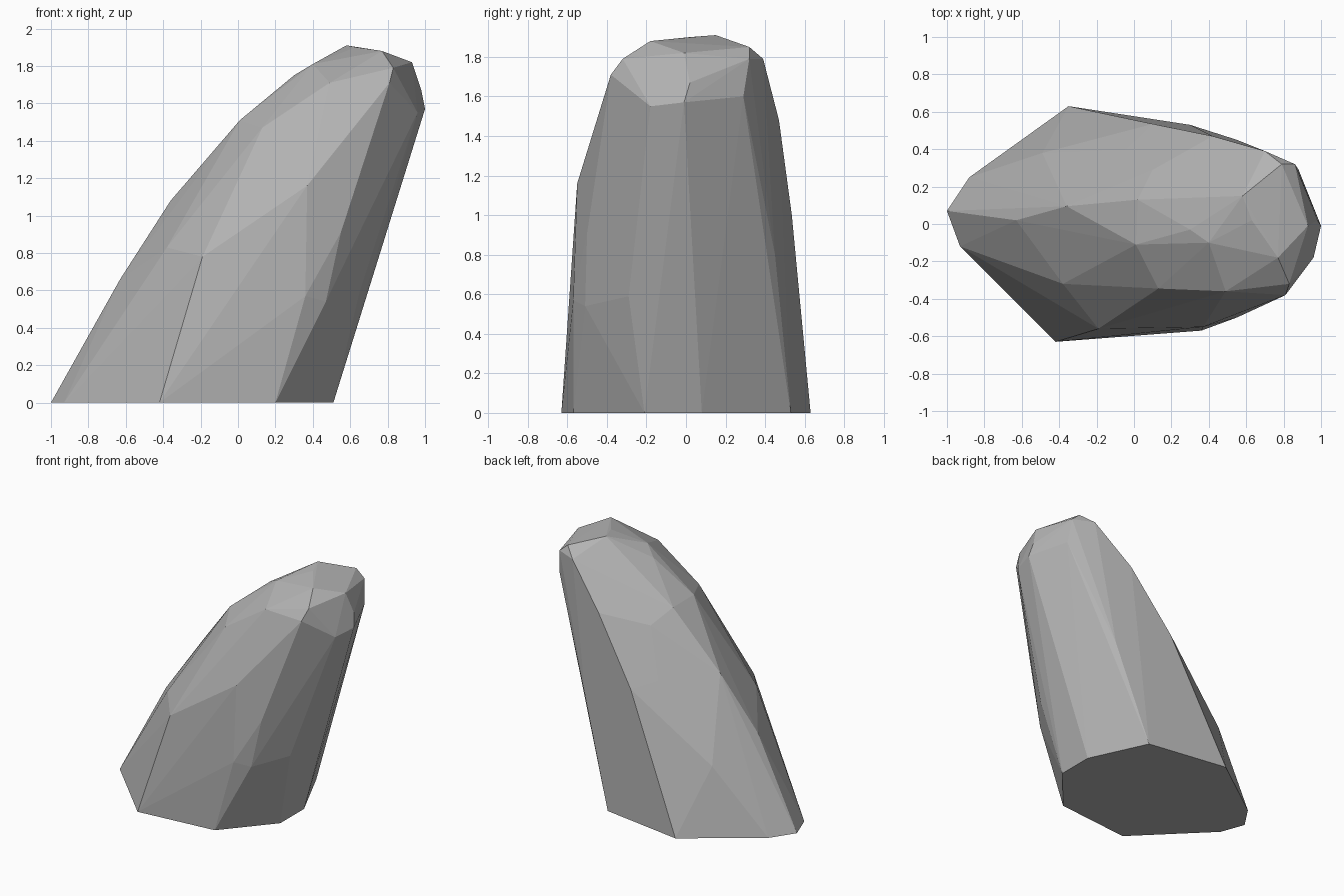
import bpy
import bmesh

default_cube = bpy.data.objects.get("Cube")
if default_cube:
    bpy.data.objects.remove(default_cube, do_unlink=True)

# Single stone colour
stone = bpy.data.materials.new("stone_grey")
stone.use_nodes = True
grey = (0.45, 0.45, 0.45, 1)
stone.diffuse_color = grey
stone.node_tree.nodes["Principled BSDF"].inputs["Base Color"].default_value = grey

# Flat footprint, as x and y
footprint = [(-1, .07), (-.93, -.12), (-.42, -.63), (.2, -.57), (.51, -.21),
             (.51, .08), (.3, .53), (-.35, .63), (-.88, .25)]

# Corners of the leaning body, going round from the low slope
lower_body = [(-.63, .02, .66), (-.38, -.32, .83), (-.19, -.56, .78),
              (.12, -.585, .75), (.36, -.57, .57), (.47, -.51, .54),
              (.65, -.29, .59), (.67, .07, .67), (.55, .45, .8),
              (.1, .535, 1), (-.49, .38, .5)]
upper_body = [(-.36, .095, 1.08), (.01, -.11, 1.51), (.13, -.345, 1.47),
              (.37, -.55, 1.16), (.55, -.5, .91), (.49, -.41, 1.48),
              (.82, -.2, 1.16), (.82, .06, 1.17), (.69, .39, 1.26),
              (.42, .47, 1.48), (-.04, .4, 1.05), (.1, .29, 1.4), (.02, .13, 1.5)]

# Rounded, chipped crown
crown = [(.49, -.36, 1.71), (.81, -.38, 1.71), (.83, -.32, 1.79),
         (.77, -.18, 1.88), (.93, -.01, 1.82), (.96, -.18, 1.55),
         (1, -.01, 1.57), (.98, .02, 1.67), (.88, .29, 1.6),
         (.86, .32, 1.79), (.79, .32, 1.85), (.7, .39, 1.79),
         (.58, .15, 1.91), (.41, .27, 1.68), (.4, -.1, 1.81),
         (.3, -.03, 1.75), (.63, .02, 1.9)]


def faceted_stone(name, points, material):
    """Wrap flat facets tightly around the corner points."""
    bm = bmesh.new()
    for point in points:
        bm.verts.new(point)
    bmesh.ops.convex_hull(bm, input=bm.verts[:])
    loose = [v for v in bm.verts if not v.link_faces]
    bmesh.ops.delete(bm, geom=loose, context="VERTS")
    # Merge nearly coplanar triangles into broad facets
    bmesh.ops.dissolve_limit(bm, angle_limit=0.03, verts=bm.verts[:], edges=bm.edges[:])
    bmesh.ops.recalc_face_normals(bm, faces=bm.faces[:])
    mesh = bpy.data.meshes.new(name)
    bm.to_mesh(mesh)
    bm.free()
    mesh.materials.append(material)
    rock = bpy.data.objects.new(name, mesh)
    bpy.context.collection.objects.link(rock)
    return rock


base = [(x, y, 0) for x, y in footprint]
faceted_stone("leaning_rock", base + lower_body + upper_body + crown, stone)
